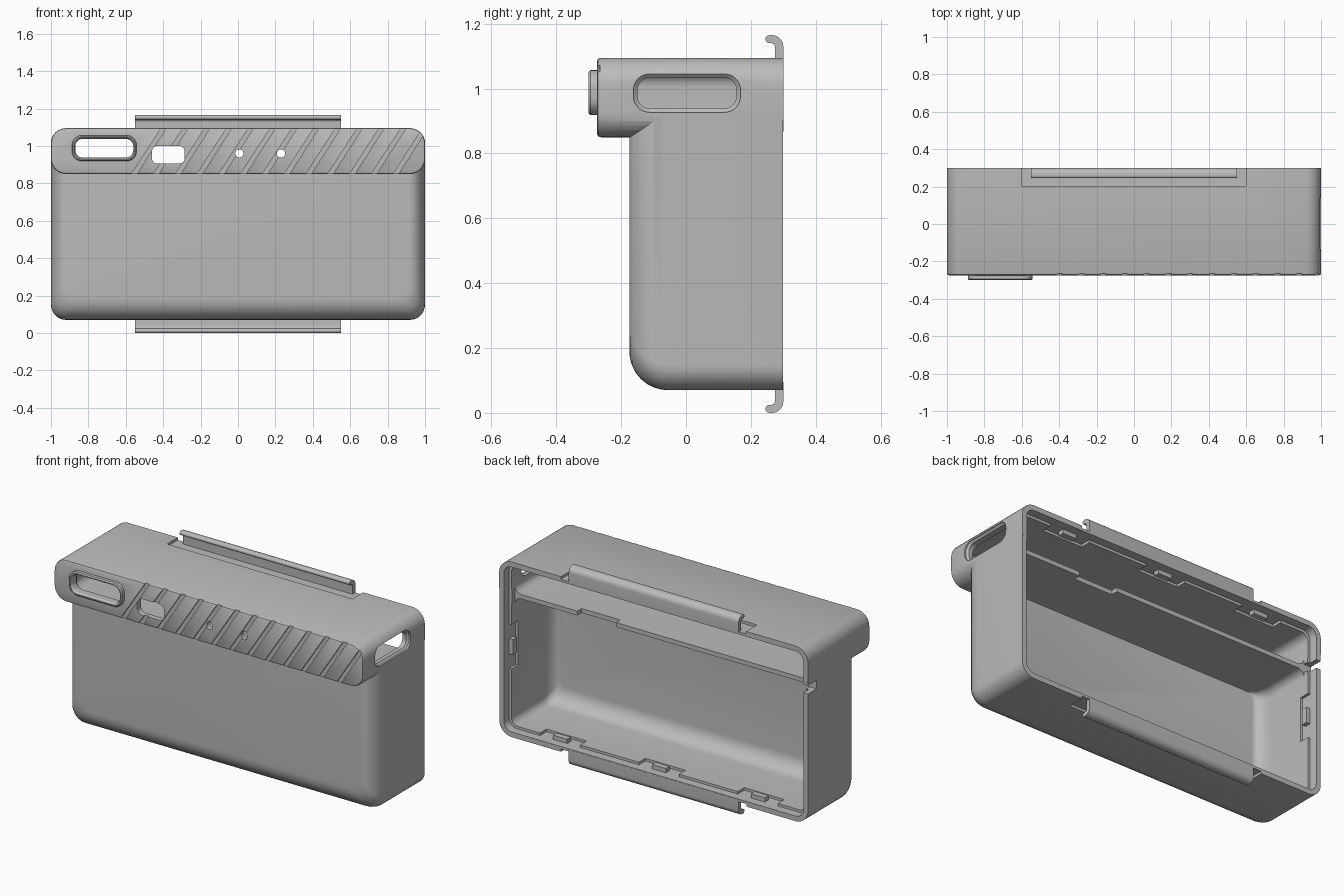
import bpy, bmesh, math

if "Cube" in bpy.data.objects:
    bpy.data.objects.remove(bpy.data.objects["Cube"], do_unlink=True)

grey = bpy.data.materials.new("plain grey")
grey.use_nodes = True
grey.diffuse_color = (0.5, 0.5, 0.5, 1)
grey.node_tree.nodes["Principled BSDF"].inputs["Base Color"].default_value = grey.diffuse_color


def arc(cx, cy, r, a0, a1, n=8):
    return [(cx + r * math.cos(math.radians(a0 + (a1 - a0) * i / n)),
             cy + r * math.sin(math.radians(a0 + (a1 - a0) * i / n))) for i in range(n + 1)]


def ring(u0, u1, v0, v1, r, d, axis="y"):
    """Rounded rectangle at depth d along an axis."""
    pts = (arc(u1 - r, v1 - r, r, 0, 90) + arc(u0 + r, v1 - r, r, 90, 180)
           + arc(u0 + r, v0 + r, r, 180, 270) + arc(u1 - r, v0 + r, r, 270, 360))
    return [(u, d, v) if axis == "y" else (d, u, v) for u, v in pts]


def finish(bm, name):
    bmesh.ops.remove_doubles(bm, verts=bm.verts, dist=1e-5)
    bmesh.ops.recalc_face_normals(bm, faces=bm.faces)
    mesh = bpy.data.meshes.new(name)
    bm.to_mesh(mesh)
    bm.free()
    mesh.materials.append(grey)
    ob = bpy.data.objects.new(name, mesh)
    bpy.context.collection.objects.link(ob)
    return ob


def loft(name, rings, loop=False):
    """Skin a row of rings; cap the ends unless the row closes on itself."""
    bm = bmesh.new()
    vs = [[bm.verts.new(p) for p in r] for r in rings]
    n = len(vs[0])
    for a, b in zip(vs, vs[1:] + ([vs[0]] if loop else [])):
        for i in range(n):
            bm.faces.new((a[i], a[(i + 1) % n], b[(i + 1) % n], b[i]))
    if not loop:
        bm.faces.new(vs[0])
        bm.faces.new(vs[-1])
    return finish(bm, name)


def boxes(name, limits):
    """Separate boxes given as (x0, x1, y0, y1, z0, z1)."""
    bm = bmesh.new()
    for x0, x1, y0, y1, z0, z1 in limits:
        for v in bmesh.ops.create_cube(bm, size=1)["verts"]:
            v.co = (x1 if v.co.x > 0 else x0, y1 if v.co.y > 0 else y0, z1 if v.co.z > 0 else z0)
    return finish(bm, name)


def combine(target, tool, operation="DIFFERENCE"):
    mod = target.modifiers.new("cut", "BOOLEAN")
    mod.operation, mod.solver, mod.object = operation, "EXACT", tool
    bpy.context.view_layer.objects.active = target
    bpy.ops.object.modifier_apply(modifier=mod.name)
    bpy.data.objects.remove(tool, do_unlink=True)


def smooth(ob):
    bpy.ops.object.select_all(action="DESELECT")
    ob.select_set(True)
    bpy.context.view_layer.objects.active = ob
    bpy.ops.object.shade_smooth_by_angle(angle=math.radians(30))


def tub(name, half, bottom, top, front, back, side_r, low_r, corner):
    """Box lying along y whose front edges are filleted."""
    rings = []
    for i in range(9):
        a = math.radians(90 * i / 8)
        s, d = 1 - math.sin(a), 1 - math.cos(a)
        x = half - side_r * s
        rings.append(ring(-x, x, bottom + low_r * s, top, corner, front + low_r * d))
    h = half
    rings.append(ring(-h, h, bottom, top, corner, back))
    return loft(name, rings)


# Outer shell: wide head over a filleted body
shell = loft("case_shell", [ring(-0.988, 0.988, 0.862, 1.083, 0.07, -0.275),
                            ring(-0.997, 0.997, 0.853, 1.092, 0.077, -0.271),
                            ring(-1, 1, 0.85, 1.095, 0.08, -0.262),
                            ring(-1, 1, 0.85, 1.095, 0.08, 0.3)])
combine(shell, tub("body", 0.9995, 0.07, 1.05, -0.175, 0.2995, 0.085, 0.12, 0.08), "UNION")

# Hollow both compartments, leaving a shelf between them
combine(shell, tub("body_cavity", 0.955, 0.115, 0.85, -0.135, 0.4, 0.05, 0.09, 0.045))
combine(shell, loft("head_cavity", [ring(-0.955, 0.955, 0.876, 1.05, 0.045, -0.24),
                                    ring(-0.955, 0.955, 0.876, 1.05, 0.045, 0.4)]))
combine(shell, boxes("shelf_trim", [(-0.953, 0.953, 0.22, 0.4, 0.8, 0.95)]))
combine(shell, boxes("shelf_notch", [(0.3, 0.55, 0.18, 0.3, 0.8, 0.92)]))

# Stepped lip inside the rear rim, deeper around each clip
combine(shell, loft("lip", [ring(-0.97, 0.97, 0.1, 1.065, 0.05, 0.25),
                            ring(-0.97, 0.97, 0.1, 1.065, 0.05, 0.4)]))
clip_x, clip_z = (-0.64, 0, 0.64), 0.57
pockets = [(x - 0.13, x + 0.13, 0.19, 0.27, z, z + 0.025) for x in clip_x for z in (0.1, 1.04)]
pockets += [(x, x + 0.025, 0.19, 0.27, clip_z - 0.13, clip_z + 0.13) for x in (-0.97, 0.945)]
combine(shell, boxes("clip_pockets", pockets))

# Cable notch in the right rim, and shallow ledges behind the hooks
combine(shell, boxes("cable_notch", [(-1.1, -0.9, 0.22, 0.4, 0.835, 0.885)]))
combine(shell, boxes("hook_ledges", [(-0.6, 0.6, 0.2, 0.4, 1.08, 1.2),
                                     (-0.6, 0.6, 0.2, 0.4, -0.05, 0.085)]))

# Slanted grooves across the head front
bm = bmesh.new()
for k in range(13):
    x = -0.575 + 0.1165 * k
    quad = [(x, 0.84), (x + 0.028, 0.84), (x + 0.202, 1.11), (x + 0.174, 1.11)]
    face = bm.faces.new([bm.verts.new((px, -0.32, pz)) for px, pz in quad])
    side = bmesh.ops.extrude_face_region(bm, geom=[face])["geom"]
    bmesh.ops.translate(bm, vec=(0, 0.055, 0), verts=[v for v in side if isinstance(v, bmesh.types.BMVert)])
combine(shell, finish(bm, "grooves"))

# Openings in the head front: window, two round holes, framed port
for u0, u1, v0, v1, r in ((-0.46, -0.285, 0.905, 1.0, 0.03), (-0.015, 0.029, 0.938, 0.982, 0.0219),
                          (0.208, 0.252, 0.938, 0.982, 0.0219), (-0.876, -0.554, 0.93, 1.045, 0.045)):
    combine(shell, loft("opening", [ring(u0, u1, v0, v1, r, y) for y in (-0.4, -0.2)]))

# Recessed slot in the left side
wide, narrow = (-0.162, 0.168, 0.927, 1.045, 0.05), (-0.15, 0.156, 0.938, 1.034, 0.04)
combine(shell, loft("side_slot", [ring(*wide, 1.1, "x"), ring(*wide, 0.99, "x"),
                                  ring(*narrow, 0.98, "x"), ring(*narrow, 0.9, "x")]))
smooth(shell)

# Raised frame around the front port
frame = loft("port_frame", [ring(-0.888, -0.542, 0.918, 1.057, 0.055, -0.25),
                            ring(-0.888, -0.542, 0.918, 1.057, 0.055, -0.294),
                            ring(-0.882, -0.548, 0.924, 1.051, 0.05, -0.3),
                            ring(-0.876, -0.554, 0.93, 1.045, 0.045, -0.3),
                            ring(-0.87, -0.56, 0.938, 1.038, 0.04, -0.288),
                            ring(-0.87, -0.56, 0.938, 1.038, 0.04, -0.25)], loop=True)
smooth(frame)

# Curled hooks along the top and bottom of the rear edge
profile = ([(0.3, 1.07)] + arc(0.265, 1.13, 0.035, 0, 90) + arc(0.2575, 1.1525, 0.0125, 90, 270)
           + arc(0.263, 1.128, 0.012, 90, 0) + [(0.275, 1.07)])
for name, flip in (("top_hook", False), ("bottom_hook", True)):
    hook = loft(name, [[(x, y, 1.165 - z if flip else z) for y, z in profile] for x in (-0.55, 0.55)])
    smooth(hook)

# Snap clips inside the rim
clips = [(x - 0.045, x + 0.045, 0.215, 0.25, z, z + 0.035) for x in clip_x for z in (0.09, 1.04)]
clips += [(x, x + 0.035, 0.215, 0.25, clip_z - 0.045, clip_z + 0.045) for x in (-0.98, 0.945)]
boxes("snap_clips", clips)
